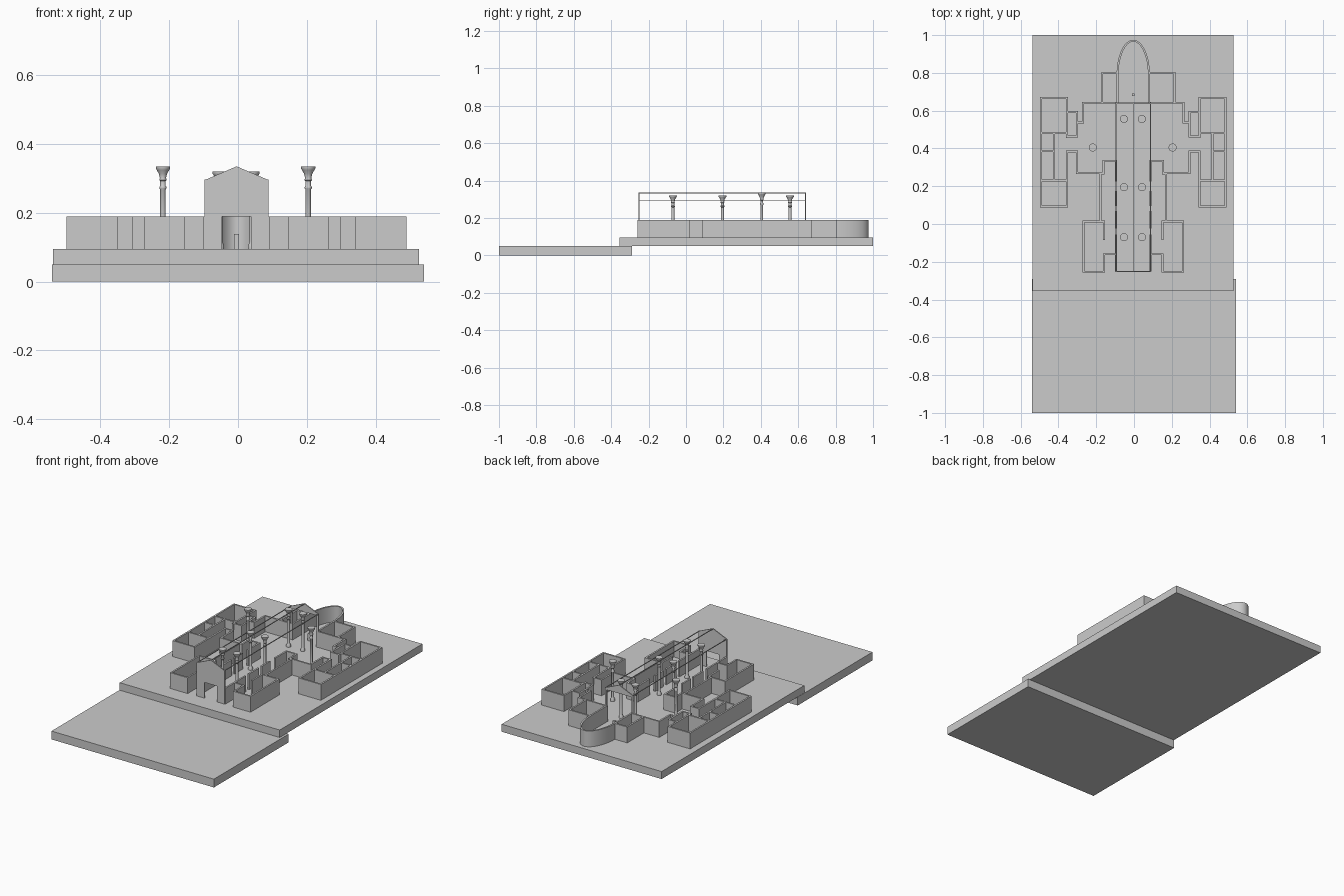
import bpy, bmesh, math
from mathutils import Vector

if "Cube" in bpy.data.objects:
    bpy.data.objects.remove(bpy.data.objects["Cube"])

CX = -0.004            # symmetry axis of the plan
FLOOR, TOP = 0.095, 0.19
T = 0.010              # wall thickness


def make_object(name, bm, smooth=False):
    bmesh.ops.recalc_face_normals(bm, faces=bm.faces)
    me = bpy.data.meshes.new(name)
    bm.to_mesh(me)
    bm.free()
    ob = bpy.data.objects.new(name, me)
    bpy.context.collection.objects.link(ob)
    if smooth:
        bpy.ops.object.select_all(action='DESELECT')
        ob.select_set(True)
        bpy.context.view_layer.objects.active = ob
        bpy.ops.object.shade_smooth_by_angle(angle=math.radians(35))
    return ob


def extrude(bm, pts, vec):
    f = bm.faces.new([bm.verts.new(p) for p in pts])
    r = bmesh.ops.extrude_face_region(bm, geom=[f], use_keep_orig=True)
    vs = [v for v in r['geom'] if isinstance(v, bmesh.types.BMVert)]
    bmesh.ops.translate(bm, verts=vs, vec=vec)


def box(name, x0, x1, y0, y1, z0, z1):
    bm = bmesh.new()
    extrude(bm, [(x0, y0, z0), (x1, y0, z0), (x1, y1, z0), (x0, y1, z0)], (0, 0, z1 - z0))
    return make_object(name, bm)


def wall(bm, path):
    """Mitred wall of constant thickness following an open path."""
    p = [Vector(q) for q in path]
    d = [(b - a).normalized() for a, b in zip(p, p[1:])]
    p[0] = p[0] - d[0] * T / 2
    p[-1] = p[-1] + d[-1] * T / 2
    rings = []
    for i, q in enumerate(p):
        a, b = d[max(i - 1, 0)], d[min(i, len(d) - 1)]
        na, nb = Vector((-a.y, a.x)), Vector((-b.y, b.x))
        m = (na + nb) / (1 + na.dot(nb)) * T / 2
        rings.append([bm.verts.new((*(q + m * s), z))
                      for s, z in ((1, FLOOR), (-1, FLOOR), (-1, TOP), (1, TOP))])
    for r, s in zip(rings, rings[1:]):
        for k in range(4):
            bm.faces.new((r[k], r[(k + 1) % 4], s[(k + 1) % 4], s[k]))
    bm.faces.new(rings[0])
    bm.faces.new(rings[-1])


# stepped ground slabs
box("front_terrace", -0.54, 0.54, -1.0, -0.29, 0, 0.05)
box("main_platform", -0.538, 0.526, -0.355, 1.0, 0.05, FLOOR)

# wall paths for one half, x measured from the axis
half = {
    "outer_wing_walls": [
        [(0.35, 0.48), (0.35, 0.667), (0.489, 0.667), (0.489, 0.092), (0.35, 0.092), (0.35, 0.23)],
        [(0.35, 0.482), (0.489, 0.482)], [(0.35, 0.23), (0.489, 0.23)],
        [(0.42, 0.23), (0.42, 0.482)], [(0.42, 0.385), (0.489, 0.385)],
        [(0.35, 0.23), (0.35, 0.385)], [(0.35, 0.46), (0.35, 0.482)]],
    "transept_walls": [
        [(0.091, 0.642), (0.266, 0.642), (0.266, 0.537), (0.298, 0.537),
         (0.298, 0.592), (0.35, 0.592)],
        [(0.298, 0.537), (0.298, 0.464), (0.35, 0.464)],
        [(0.35, 0.383), (0.298, 0.383), (0.298, 0.27), (0.158, 0.27),
         (0.158, 0.335), (0.091, 0.335), (0.091, 0.23)]],
    "side_aisle_walls": [
        [(0.158, 0.268), (0.174, 0.268), (0.174, 0.013)],
        [(0.091, 0.17), (0.091, 0.10)], [(0.091, 0.065), (0.091, -0.02)]],
    "front_tower_walls": [
        [(0.155, 0.013), (0.263, 0.013), (0.263, -0.253), (0.155, -0.253),
         (0.155, -0.16), (0.091, -0.16)],
        [(0.155, 0.013), (0.155, -0.08)],
        [(0.091, -0.06), (0.091, -0.247)]],
}
for name, paths in half.items():
    bm = bmesh.new()
    for side in (-1, 1):
        for path in paths:
            wall(bm, [(CX + side * x, y) for x, y in path])
    make_object(name, bm)

# apse with its two unequal side rooms
bm = bmesh.new()
arc = [(CX + 0.083 * math.cos(math.pi * i / 32), 0.79 + 0.18 * math.sin(math.pi * i / 32))
       for i in range(33)]
wall(bm, [(CX + 0.083, 0.642)] + arc + [(CX - 0.083, 0.642)])
make_object("apse_wall", bm, True)
bm = bmesh.new()
for x0, x1 in ((CX - 0.083, -0.168), (CX + 0.083, 0.214)):
    wall(bm, [(x0, 0.80), (x1, 0.80), (x1, 0.642)])
make_object("apse_side_rooms", bm)
box("altar", CX - 0.007, CX + 0.007, 0.678, 0.692, FLOOR, 0.138)


# gable walls, cut by an opening of given half width and height
def gable(name, y, w, h):
    bm = bmesh.new()
    prof = [(-0.093, FLOOR), (-0.093, 0.295), (0, 0.335), (0.093, 0.295),
            (0.093, FLOOR), (w, FLOOR), (w, h), (-w, h), (-w, FLOOR)]
    extrude(bm, [(CX + x, y, z) for x, z in prof], (0, 0.006, 0))
    make_object(name, bm)


gable("front_gable", -0.254, 0.042, TOP)
gable("rear_gable", 0.636, 0.082, 0.285)

# thin roof beams
for name, x, z in (("ridge_beam", 0, 0.333), ("left_eave_beam", -0.091, 0.295),
                   ("right_eave_beam", 0.091, 0.295)):
    box(name, CX + x - 0.002, CX + x + 0.002, -0.25, 0.64, z - 0.002, z + 0.002)


# turned columns: (radius, height fraction)
PROFILE = [(0.013, 0), (0.013, 0.04), (0.010, 0.07), (0.008, 0.10), (0.008, 0.72),
           (0.0105, 0.735), (0.0105, 0.75), (0.008, 0.765), (0.008, 0.82), (0.011, 0.835),
           (0.009, 0.86), (0.012, 0.91), (0.018, 0.955), (0.021, 0.975), (0.021, 1)]


def column(name, x, y, h):
    bm, n, rings = bmesh.new(), 24, []
    for r, f in PROFILE:
        rings.append([bm.verts.new((x + r * math.cos(2 * math.pi * k / n),
                                    y + r * math.sin(2 * math.pi * k / n),
                                    FLOOR + f * h)) for k in range(n)])
    for a, b in zip(rings, rings[1:]):
        for k in range(n):
            bm.faces.new((a[k], a[(k + 1) % n], b[(k + 1) % n], b[k]))
    bm.faces.new(rings[0])
    bm.faces.new(rings[-1])
    make_object(name, bm, True)


for x in (-0.053, 0.042):
    for y in (-0.07, 0.195, 0.556):
        column("nave_column", x, y, 0.225)
column("left_transept_column", -0.218, 0.405, 0.24)
column("right_transept_column", 0.204, 0.405, 0.24)
